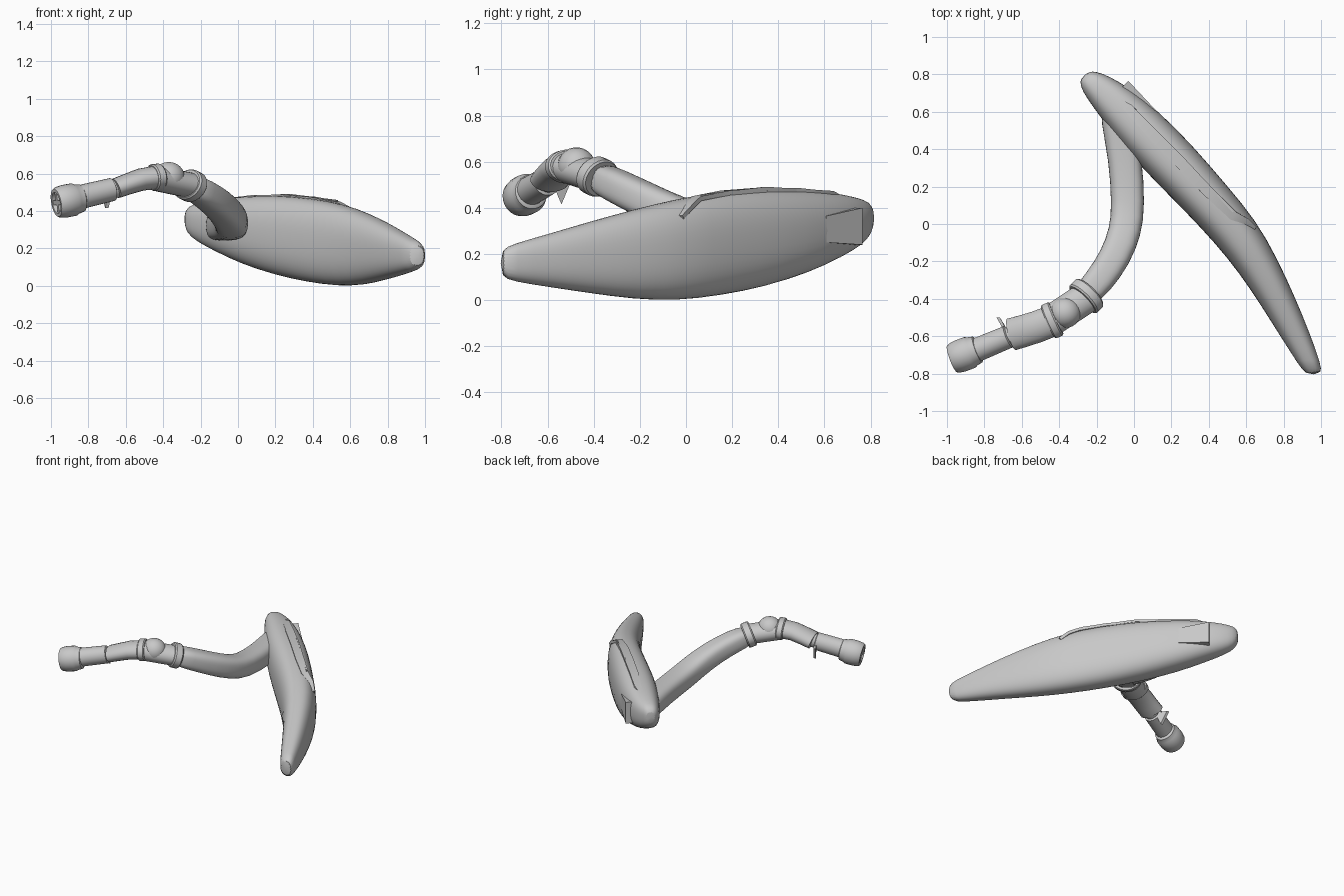
import bpy, bmesh, math
from mathutils import Vector

if "Cube" in bpy.data.objects:
    bpy.data.objects.remove(bpy.data.objects["Cube"])

GREY = (0.58, 0.58, 0.58, 1)
mat = bpy.data.materials.new("plain grey")
mat.use_nodes = True
mat.diffuse_color = GREY
mat.node_tree.nodes["Principled BSDF"].inputs["Base Color"].default_value = GREY


def loft(name, rings, angle=35, subdiv=0):
    """Skin closed rings of equal length and cap both ends."""
    bm = bmesh.new()
    rows = [[bm.verts.new(p) for p in r] for r in rings]
    n = len(rows[0])
    for a, b in zip(rows, rows[1:]):
        for i in range(n):
            j = (i + 1) % n
            bm.faces.new((a[i], a[j], b[j], b[i]))
    bm.faces.new(rows[0])
    bm.faces.new(rows[-1])
    bmesh.ops.recalc_face_normals(bm, faces=bm.faces)
    me = bpy.data.meshes.new(name)
    bm.to_mesh(me)
    bm.free()
    me.materials.append(mat)
    ob = bpy.data.objects.new(name, me)
    bpy.context.collection.objects.link(ob)
    if subdiv:
        ob.modifiers.new("smooth", "SUBSURF").levels = subdiv
    bpy.ops.object.select_all(action="DESELECT")
    ob.select_set(True)
    bpy.context.view_layer.objects.active = ob
    bpy.ops.object.shade_smooth_by_angle(angle=math.radians(angle))
    return ob


def oval(c, u, v, n, power):
    """Superellipse ring; a smaller power gives a boxier outline."""
    f = lambda t: math.copysign(abs(t) ** power, t)
    angles = [math.tau * (i + 0.5) / n for i in range(n)]
    return [c + u * f(math.cos(a)) + v * f(math.sin(a)) for a in angles]


def tube(name, path, n=20, power=1.0, subdiv=0):
    """Path entries: x, y, z, half width, half height."""
    pts = [Vector(p[:3]) for p in path]
    rings = []
    for i, p in enumerate(path):
        t = (pts[min(i + 1, len(pts) - 1)] - pts[max(i - 1, 0)]).normalized()
        side = t.cross(Vector((0, 0, 1))).normalized()
        rings.append(oval(pts[i], side * p[3], side.cross(t) * p[4], n, power))
    return loft(name, rings, subdiv=subdiv)


def turned(name, start, end, profile, n=24, squash=1.0):
    """Round part: profile of (fraction along axis, radius)."""
    a, b = Vector(start), Vector(end)
    t = (b - a).normalized()
    side = t.cross(Vector((0, 0, 1))).normalized()
    up = side.cross(t) * squash
    return loft(name, [oval(a.lerp(b, f), side * r, up * r, n, 1) for f, r in profile])


# Curved shell: outer edge x y, inner edge x y, bottom, top
shell = [
    (-.24, .817, -.285, .78, .32, .40),
    (-.20, .815, -.29, .74, .27, .43),
    (-.13, .79, -.255, .675, .23, .445),
    (-.02, .725, -.175, .565, .18, .465),
    (.13, .605, -.055, .405, .115, .48),
    (.31, .425, .115, .225, .055, .485),
    (.49, .215, .285, .055, .017, .47),
    (.65, .025, .435, -.105, -.004, .44),
    (.765, -.18, .565, -.265, .002, .395),
    (.865, -.40, .685, -.445, .03, .34),
    (.935, -.57, .785, -.605, .055, .29),
    (1.0, -.75, .875, -.745, .08, .245),
    (1.005, -.80, .92, -.81, .10, .22),
]
rings = []
for ox, oy, ix, iy, low, high in shell:
    mid = Vector(((ox + ix) / 2, (oy + iy) / 2, (low + high) / 2))
    rings.append(oval(mid, Vector(((ox - ix) / 2, (oy - iy) / 2, 0)),
                      Vector((0, 0, (high - low) / 2)), 24, 0.8))
loft("shell", rings, angle=40, subdiv=1)

# Low trim along the top of the shell, dropping over the outer face
tube("top_trim", [
    (-.155, .70, .425, .012, .012), (-.03, .62, .46, .028, .012),
    (.10, .48, .475, .035, .012), (.25, .325, .477, .035, .012),
    (.40, .17, .465, .035, .012), (.53, .045, .44, .03, .012),
    (.60, .015, .405, .02, .012), (.645, -.02, .36, .012, .012)], n=4, power=0.5)
tube("trim_rail", [
    (-.15, .71, .425, .006, .012), (-.02, .635, .465, .006, .012),
    (.27, .345, .483, .006, .012), (.53, .065, .45, .006, .012)], n=4)

# Bent arm with its end running into the shell
tube("arm", [
    (-.27, -.39, .54, .075, .066), (-.19, -.31, .50, .08, .072),
    (-.10, -.18, .435, .085, .078), (-.045, -.04, .37, .088, .08),
    (-.03, .10, .33, .09, .08), (-.045, .35, .32, .09, .08),
    (-.09, .56, .32, .09, .08), (-.09, .66, .32, .085, .08)], power=0.7, subdiv=1)

# Angled bracket plate where the arm meets the outer face
loft("arm_bracket", [[Vector((x + d, y + d, z)) for x, y, z in
                      ((-.03, .765, .24), (-.03, .765, .40), (.115, .61, .365), (.115, .61, .25))]
                     for d in (-.1, 0)])

# Joint: two collars, ball and short elbow
turned("lower_collar", (-.235, -.365, .525), (-.275, -.405, .545),
       [(0, .096), (.15, .104), (.85, .104), (1, .096)], squash=.82)
turned("upper_collar", (-.415, -.505, .582), (-.46, -.525, .577),
       [(0, .09), (.15, .098), (.85, .098), (1, .09)], squash=.74)
turned("joint_core", (-.25, -.39, .535), (-.44, -.515, .575), [(0, .085), (1, .085)], squash=.8)
turned("joint_ball", (-.455, -.475, .58), (-.285, -.475, .58),
       [(.5 - .5 * math.cos(math.pi * i / 12), .082 * math.sin(math.pi * i / 12) + .0005)
        for i in range(13)])
tube("elbow", [
    (-.43, -.515, .58, .085, .063), (-.52, -.55, .567, .086, .06),
    (-.60, -.575, .54, .087, .056), (-.655, -.59, .52, .088, .054)])

# Hanging lock tab
loft("lock_tab", [[Vector((x + d, y, z)) for x, y, z in
                   ((-.735, -.50, .51), (-.69, -.58, .51), (-.71, -.54, .415))]
                  for d in (0, .018)])

# Straight rod and knob with a recessed, crossed end
turned("rod", (-.63, -.585, .525), (-.88, -.69, .465), [(0, .05), (.15, .05), (.17, .062), (1, .065)])
base, tip = Vector((-.83, -.668, .47)), Vector((-.972, -.722, .443))
turned("end_knob", base, tip,
       [(0, .06), (.05, .074), (.25, .08), (.35, .088), (.7, .088),
        (.92, .083), (1, .076), (1, .058), (.85, .055)])
axis = (tip - base).normalized()
side = axis.cross(Vector((0, 0, 1))).normalized()
for name, u in (("knob_crossbar", side), ("knob_upright", side.cross(axis))):
    v = u.cross(axis)
    loft(name, [[base.lerp(tip, f) + u * .058 * a + v * .012 * b
                 for a, b in ((1, 1), (-1, 1), (-1, -1), (1, -1))] for f in (.8, .97)])
